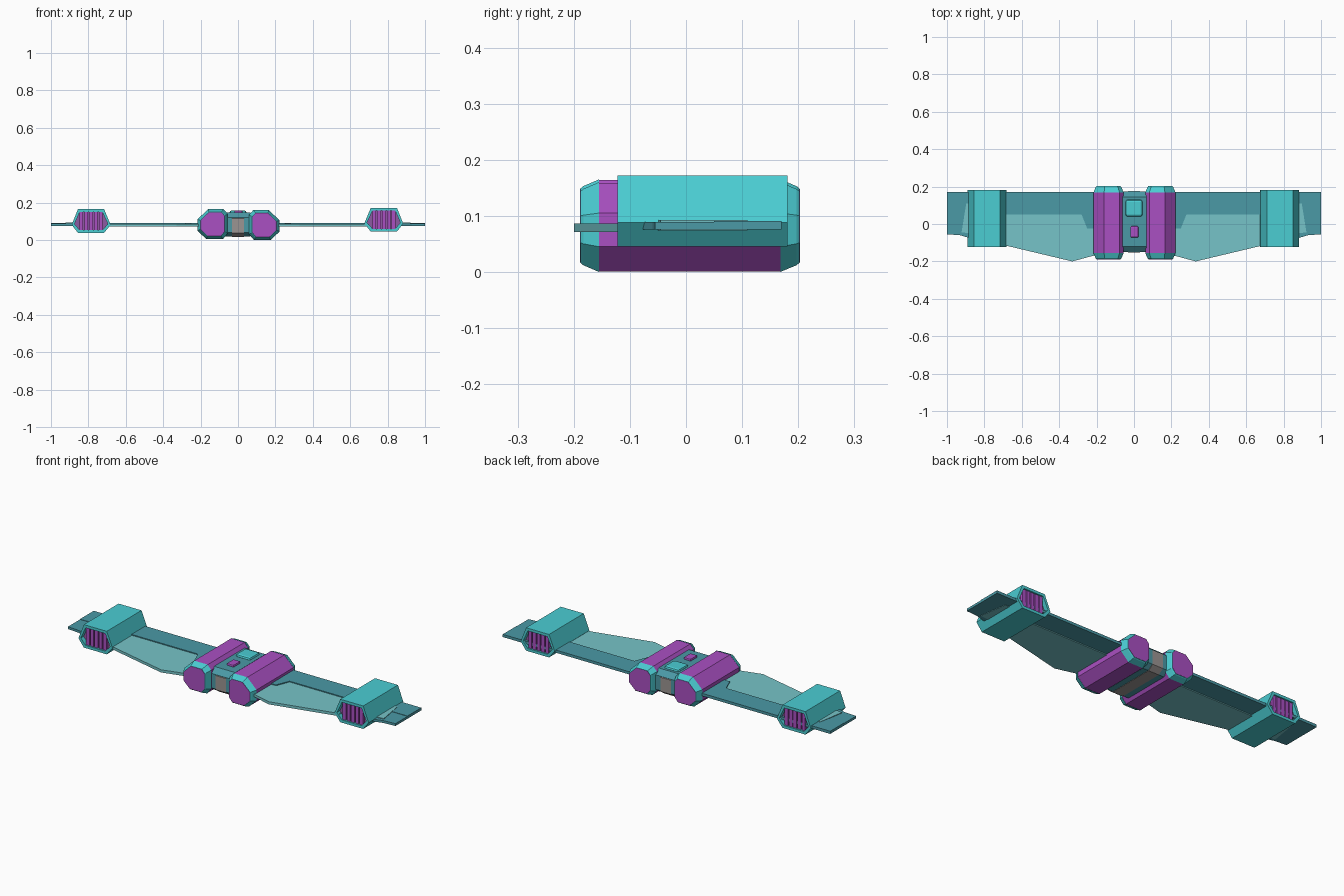
import bpy, bmesh

if "Cube" in bpy.data.objects:
    bpy.data.objects.remove(bpy.data.objects["Cube"])


def material(name, rgb):
    m = bpy.data.materials.new(name)
    m.diffuse_color = (*rgb, 1)
    m.use_nodes = True
    m.node_tree.nodes["Principled BSDF"].inputs["Base Color"].default_value = m.diffuse_color
    return m


TEAL = material("bright_teal", (0.07, 0.61, 0.65))
DARK = material("deep_teal", (0.07, 0.32, 0.38))
PALE = material("pale_teal", (0.18, 0.55, 0.58))
PURPLE = material("purple", (0.40, 0.08, 0.54))
MAUVE = material("mauve", (0.27, 0.10, 0.36))
GREY = material("warm_grey", (0.33, 0.30, 0.29))


def loft(name, rings, mat, ends=True, loop=False):
    """Skin a list of equal-sized point rings."""
    bm = bmesh.new()
    vs = [[bm.verts.new(p) for p in r] for r in rings]
    n = len(rings[0])
    pairs = list(zip(vs, vs[1:])) + ([(vs[-1], vs[0])] if loop else [])
    for a, b in pairs:
        for i in range(n):
            bm.faces.new((a[i], a[(i + 1) % n], b[(i + 1) % n], b[i]))
    if ends and not loop:
        bm.faces.new(vs[0])
        bm.faces.new(vs[-1])
    bmesh.ops.recalc_face_normals(bm, faces=bm.faces)
    me = bpy.data.meshes.new(name)
    bm.to_mesh(me)
    bm.free()
    me.materials.append(mat)
    ob = bpy.data.objects.new(name, me)
    bpy.context.collection.objects.link(ob)
    return ob


def ring_y(pts, y, inset=0.0):
    """Place an xz profile at depth y, shrunk towards its box centre by inset."""
    xs, zs = [p[0] for p in pts], [p[1] for p in pts]
    cx, cz = (min(xs) + max(xs)) / 2, (min(zs) + max(zs)) / 2
    kx = 1 - 2 * inset / (max(xs) - min(xs))
    kz = 1 - 2 * inset / (max(zs) - min(zs))
    return [(cx + (x - cx) * kx, y, cz + (z - cz) * kz) for x, z in pts]


def plate(name, pts, z0, z1, mat):
    return loft(name, [[(x, y, z) for x, y in pts] for z in (z0, z1)], mat)


def box(name, x0, x1, y0, y1, z0, z1, mat, bevel=0):
    ob = plate(name, [(x0, y0), (x1, y0), (x1, y1), (x0, y1)], z0, z1, mat)
    if bevel:
        b = ob.modifiers.new("bevel", 'BEVEL')
        b.width, b.segments = bevel, 2
    return ob


HULL = [(.06, .03), (.06, .135), (.082, .16), (.165, .16),
        (.222, .105), (.222, .045), (.175, 0), (.085, 0)]
POD = [(.71, .172), (.85, .172), (.883, .088), (.85, .045), (.71, .045), (.675, .088)]

for side, s in (("right", 1), ("left", -1)):
    # Twin octagonal hulls with tapered end rims
    dz, dx = (0, 0) if s > 0 else (.005, -.005)
    hull = [(s * (x + dx), z + dz) for x, z in HULL]
    loft(side + "_hull", [ring_y(hull, -.155, .001), ring_y(hull, .168, .001)], PURPLE)
    for end, y0, y1 in (("front", -.155, -.188), ("back", .168, .202)):
        ym = y0 + (y1 - y0) * .85
        loft(f"{side}_hull_{end}_rim",
             [ring_y(hull, y0), ring_y(hull, ym, .012), ring_y(hull, y1, .016)], TEAL)
        yp = y1 + (.001 if y1 > 0 else -.001)
        loft(f"{side}_hull_{end}_face",
             [ring_y(hull, y1 * .97, .017), ring_y(hull, yp, .017)], PURPLE)

    # Hexagonal engine pod: open tube, recessed core and grille slats
    dz, dx = (0, 0) if s > 0 else (-.007, .006)
    pod = [(s * (x + dx), z + dz) for x, z in POD]
    loft(side + "_pod_shell", [ring_y(pod, -.122), ring_y(pod, .181),
                               ring_y(pod, .181, .015), ring_y(pod, -.122, .015)],
         TEAL, loop=True)
    loft(side + "_pod_core", [ring_y(pod, -.098, .014), ring_y(pod, .157, .014)], MAUVE)
    cx = s * (.78 + dx)
    for i in range(5):
        x = cx + (i - 2) * .026
        for end, y0, y1 in (("front", -.114, -.095), ("back", .154, .173)):
            box(f"{side}_{end}_slat_{i + 1}", x - .010, x + .010, y0, y1,
                .058 + dz, .16 + dz, PURPLE)

    # Wing spar with root step, and thin swept panels
    def m(pts):
        return [(s * x, y) for x, y in pts]
    plate(side + "_wing_spar", m([(.05, .17), (1, .17), (1, .05), (.28, .05),
                                  (.25, -.025), (.05, -.025)]), .076, .091, DARK)
    plate(side + "_wing_panel", m([(.2, .06), (.70, .06), (.70, -.112), (.33, -.2),
                                   (.2, -.165)]), .071, .086, PALE)
    # Wing tip beyond the pod
    plate(side + "_wing_tip", m([(.87, .06), (1, .06), (1, -.055), (.93, -.06),
                                 (.87, -.078)]), .076, .089, DARK)
    plate(side + "_tip_inlay", m([(.87, .11), (.897, .11), (.922, -.045),
                                  (.87, -.05)]), .074, .0925, PALE)

# Central body with chamfered nose and tail
BODY = [(-.15, .04), (-.15, .12), (-.12, .146), (.145, .146),
        (.175, .12), (.175, .04), (.145, .018), (-.12, .018)]
loft("centre_body", [[(x, y, z) for y, z in BODY] for x in (-.066, .066)], DARK)

# Grey band around nose, belly and tail
band = [(y * 1.015, z if z > .1 else z - .002) for y, z in BODY]
band = [(y, z - .004 if z > .1 else z) for y, z in band]
loft("centre_band", [[(x, y, z) for y, z in band] for x in (-.032, .032)], GREY)

# Raised hatches on the deck
box("deck_hatch", -.045, .045, .04, .13, .135, .158, TEAL, .012)
box("deck_light", -.02, .024, -.072, -.012, .135, .157, PURPLE, .006)
